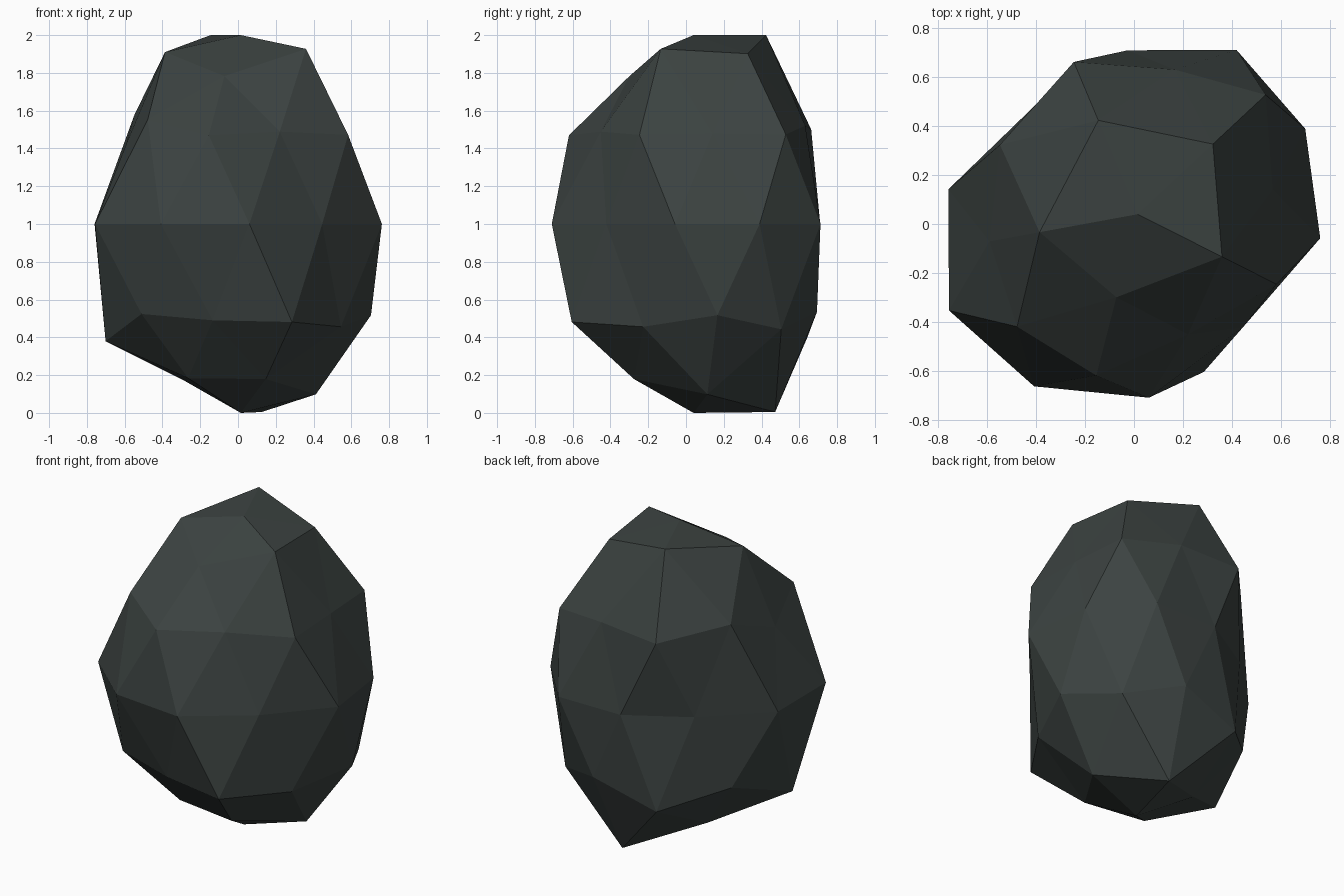
import bpy, bmesh, math
from mathutils import Matrix, Vector

if "Cube" in bpy.data.objects:
    bpy.data.objects.remove(bpy.data.objects["Cube"])

# Radial factor of every icosphere vertex, listed ring by ring from the bottom,
# each ring running anticlockwise from local +x
FACTORS = [
    1.0,                                                              # bottom
    1.17, 0.97, 0.96, 0.965, 1.06,
    1.06, 1.14, 1.18, 0.97, 1.035,
    1.04, 1.065, 1.065, 1.16, 1.08,
    1.05, 0.963, 0.92, 1.12, 1.16, 1.10, 1.078, 0.95, 1.08, 1.03,     # equator
    1.06, 1.12, 0.95, 1.05, 1.055,
    0.99, 1.10, 1.05, 0.93, 0.91,
    1.06, 1.175, 1.07, 0.92, 1.09,
    1.0,                                                              # top
]


def ring_order(v):
    angle = round(math.degrees(math.atan2(v.co.y, v.co.x))) % 360
    return (round(v.co.z, 2), angle)


# Rock: icosphere with each vertex pushed in or out, then stretched and turned
bm = bmesh.new()
bmesh.ops.create_icosphere(bm, subdivisions=2, radius=1)
for v, f in zip(sorted(bm.verts, key=ring_order), FACTORS):
    v.co *= f
shape = (Matrix.Translation(Vector((0.015, 0.04, 1)))
         @ Matrix.Rotation(math.radians(43), 4, 'Z')
         @ Matrix.Diagonal((0.755, 0.665, 1, 1)))
bmesh.ops.transform(bm, matrix=shape, verts=bm.verts)
for face in bm.faces:
    face.smooth = False

mesh = bpy.data.meshes.new("rock")
bm.to_mesh(mesh)
bm.free()
rock = bpy.data.objects.new("rock", mesh)
bpy.context.collection.objects.link(rock)

# Dark green-grey stone
stone = bpy.data.materials.new("dark stone")
stone.diffuse_color = (0.045, 0.056, 0.053, 1)
stone.use_nodes = True
stone.node_tree.nodes["Principled BSDF"].inputs["Base Color"].default_value = stone.diffuse_color
mesh.materials.append(stone)
